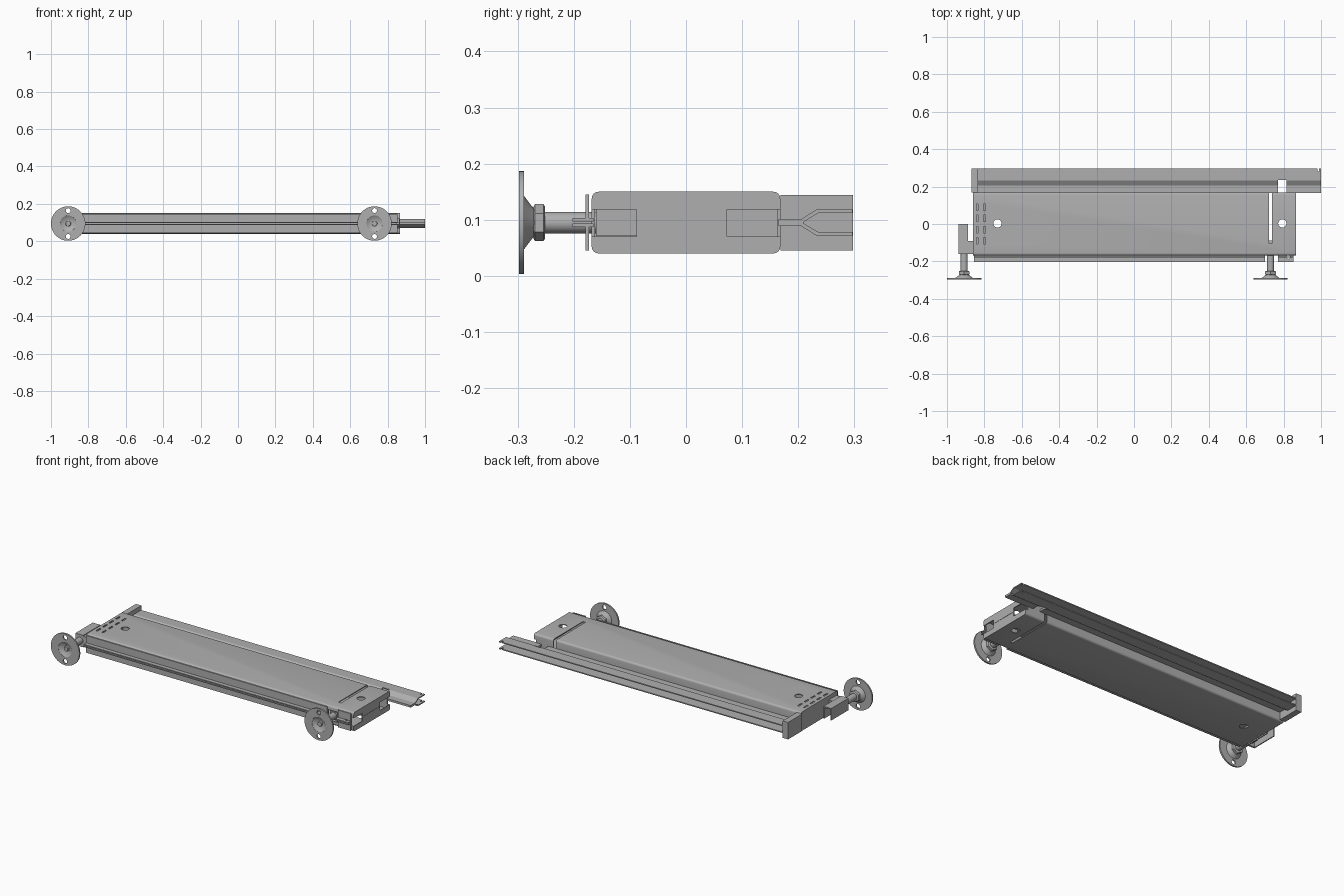
import bpy, bmesh, math
from mathutils import Matrix, Vector

old = bpy.data.objects.get("Cube")
if old:
    bpy.data.objects.remove(old, do_unlink=True)

steel = bpy.data.materials.new("steel_grey")
steel.use_nodes = True
GREY = (0.43, 0.43, 0.43, 1)
steel.diffuse_color = GREY
steel.node_tree.nodes["Principled BSDF"].inputs["Base Color"].default_value = GREY
MID = 0.095


def make(name, bm):
    bmesh.ops.recalc_face_normals(bm, faces=bm.faces)
    mesh = bpy.data.meshes.new(name)
    bm.to_mesh(mesh)
    bm.free()
    mesh.materials.append(steel)
    ob = bpy.data.objects.new(name, mesh)
    bpy.context.collection.objects.link(ob)
    return ob


def box(name, x, y, z):
    bm = bmesh.new()
    bmesh.ops.create_cube(bm, size=1)
    for v in bm.verts:
        v.co = Vector([(r[0] + r[1]) / 2 + c * (r[1] - r[0]) for r, c in zip((x, y, z), v.co)])
    return make(name, bm)


def tube(name, x, y, z, radii, axis="Y", sides=32):
    """Lathe along one axis; radii is a list of (offset, radius)."""
    bm = bmesh.new()
    rings = []
    for off, r in radii:
        ring = []
        for i in range(sides):
            a = math.tau * i / sides
            c, s = r * math.cos(a), r * math.sin(a)
            ring.append(bm.verts.new((x + s, y + off, z + c) if axis == "Y" else (x + s, y + c, z + off)))
        rings.append(ring)
    for a, b in zip(rings, rings[1:]):
        for i in range(sides):
            j = (i + 1) % sides
            bm.faces.new((a[i], a[j], b[j], b[i]))
    bm.faces.new(rings[0])
    bm.faces.new(rings[-1])
    return make(name, bm)


def extrude(name, profile, x0, x1):
    """Extrude a closed (y, z) outline along x."""
    bm = bmesh.new()
    face = bm.faces.new([bm.verts.new((x0, y, z)) for y, z in profile])
    new = bmesh.ops.extrude_face_region(bm, geom=[face])["geom"]
    bmesh.ops.translate(bm, vec=(x1 - x0, 0, 0), verts=[v for v in new if isinstance(v, bmesh.types.BMVert)])
    return make(name, bm)


def cut(ob, *cutters):
    for c in cutters:
        mod = ob.modifiers.new("cut", "BOOLEAN")
        mod.operation, mod.solver, mod.object = "DIFFERENCE", "EXACT", c
        bpy.context.view_layer.objects.active = ob
        bpy.ops.object.modifier_apply(modifier=mod.name)
        bpy.data.objects.remove(c, do_unlink=True)


def smooth(ob):
    bpy.ops.object.select_all(action="DESELECT")
    ob.select_set(True)
    bpy.context.view_layer.objects.active = ob
    bpy.ops.object.shade_smooth_by_angle(angle=math.radians(35))


# Hollow main panel with rounded long edges
W, H, R = 0.168, 0.055, 0.012
outline = []
for sy, sz, start in ((1, 1, 0), (-1, 1, 90), (-1, -1, 180), (1, -1, 270)):
    for k in range(5):
        a = math.radians(start + k * 22.5)
        outline.append((sy * (W - R) + R * math.cos(a), MID + sz * (H - R) + R * math.sin(a)))
panel = extrude("main_panel", outline, -0.86, 0.865)
cut(panel,
    box("c", (-0.855, 0.86), (-0.162, 0.162), (0.045, 0.145)),
    box("c", (0.85, 0.9), (-0.2, -0.088), (0.07, 0.118)),
    box("c", (0.85, 0.9), (0.073, 0.2), (0.07, 0.118)),
    box("c", (0.70, 0.77), (-0.2, -0.15), (0.065, 0.125)),
    box("c", (0.722, 0.739), (-0.105, 0.2), (0, 0.2)),
    tube("c", -0.73, 0.003, 0, [(0, 0.022), (0.2, 0.022)], "Z"),
    tube("c", 0.793, 0.003, 0, [(0, 0.022), (0.2, 0.022)], "Z"))
# Small slots near the right-hand end of the top skin
for x in (-0.838, -0.80):
    for y in (-0.09, -0.03, 0.03, 0.09):
        cut(panel, box("c", (x - 0.005, x + 0.005), (y - 0.017, y + 0.017), (0.14, 0.2)))
smooth(panel)

# End seam on the panel
box("end_seam", (0.8645, 0.8665), (-0.088, 0.073), (MID - 0.001, MID + 0.001))

# Paired front ledges and turned lips, interrupted for the foot stem
for label, s in (("upper", 1), ("lower", -1)):
    def span(a, b):
        return tuple(sorted((MID + s * a, MID + s * b)))
    for part, x0, x1 in (("long", -0.855, 0.70), ("short", 0.77, 0.853)):
        ledge = box(f"{label}_{part}_front_ledge", (x0, x1), (-0.202, -0.165), span(0.002, 0.008))
        if part == "short":
            cut(ledge, tube("c", 0.825, -0.176, 0, [(0, 0.01), (0.2, 0.01)], "Z", 16))
        box(f"{label}_{part}_front_lip", (x0, x1), (-0.179, -0.173), span(0.008, 0.05))

# Forked rear rail
half = [(0.165, 0.006), (0.205, 0.006), (0.232, 0.023), (0.297, 0.023)]
inner = [(0.297, 0.017), (0.236, 0.017), (0.209, 0.001)]
side = half + inner
rail = extrude("rear_rail",
               [(y, MID + z) for y, z in side] + [(y, MID - z) for y, z in reversed(side)],
               -0.84, 1.0)
cut(rail,
    box("c", (0.77, 0.815), (0.15, 0.236), (0, 0.2)),
    box("c", (0.98, 0.988), (0.28, 0.31), (0, 0.2)))
box("rail_end_block", (-0.868, -0.833), (0.168, 0.298), (0.045, 0.144))

# Side channel carrying the outer foot
channel = box("foot_channel", (-0.938, -0.888), (-0.16, 0.0), (0.06, 0.13))
cut(channel, box("c", (-0.932, -0.894), (-0.15, 0.1), (0.03, 0.124)))
box("channel_bracket", (-0.89, -0.858), (-0.16, -0.09), (0.065, 0.125))


# Adjustable feet: stem, hex nut, domed base plate, centre screw
def foot(side_name, x, stem_end):
    smooth(tube(f"{side_name}_foot_stem", x, 0, MID, [(-0.285, 0.019), (stem_end, 0.019)]))
    tube(f"{side_name}_foot_nut", x, 0, MID,
         [(-0.272, 0.028), (-0.269, 0.033), (-0.254, 0.033), (-0.251, 0.028)], sides=6)
    base = tube(f"{side_name}_foot_plate", x, 0, MID,
                [(-0.298, 0.092), (-0.289, 0.092), (-0.289, 0.048), (-0.277, 0.032), (-0.27, 0.024)], sides=48)
    cut(base,
        tube("c", x, 0, MID, [(-0.31, 0.045), (-0.297, 0.043), (-0.284, 0.024)]),
        *[tube("c", x, 0, MID + s * 0.069, [(-0.32, 0.013), (-0.25, 0.013)], sides=20) for s in (1, -1)])
    smooth(base)
    smooth(tube(f"{side_name}_foot_screw", x, 0, MID, [(-0.292, 0.013), (-0.28, 0.016)], sides=20))


foot("right", -0.908, -0.12)
foot("left", 0.73, -0.137)

# Anchor block inside the panel for the inner foot
box("inner_foot_anchor", (0.705, 0.755), (-0.16, -0.088), (0.071, 0.118))
